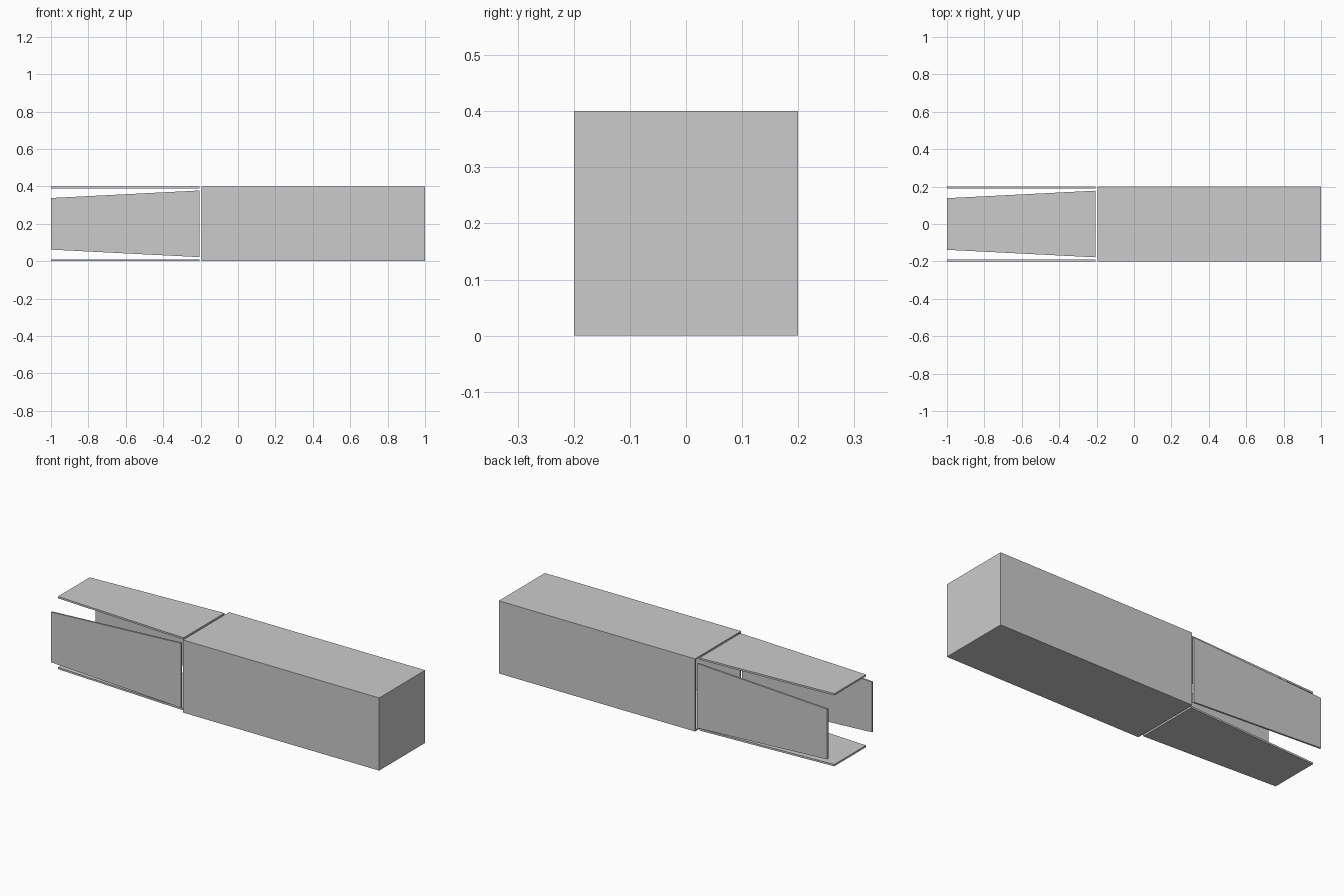
import bpy, bmesh, math
from mathutils import Matrix

if "Cube" in bpy.data.objects:
    bpy.data.objects.remove(bpy.data.objects["Cube"])

T = 0.01          # board thickness
H = 0.2           # half width of the square carton
X_OPEN = -0.195   # open end of the carton


def finish(name, bm):
    bmesh.ops.recalc_face_normals(bm, faces=bm.faces)
    me = bpy.data.meshes.new(name)
    bm.to_mesh(me)
    bm.free()
    ob = bpy.data.objects.new(name, me)
    bpy.context.collection.objects.link(ob)
    return ob


# Carton body: hollow box, open towards -x
bm = bmesh.new()
bmesh.ops.create_cube(bm, size=1)
for v in bm.verts:
    v.co.x = 1.0 if v.co.x > 0 else X_OPEN
    v.co.y *= 2 * H
    v.co.z = (v.co.z + 0.5) * 2 * H
mouth = min(bm.faces, key=lambda f: f.calc_center_median().x)
bmesh.ops.inset_region(bm, faces=[mouth], thickness=T)
inner = bmesh.ops.extrude_discrete_faces(bm, faces=[mouth])["faces"][0]
for v in inner.verts:
    v.co.x = 1.0 - T
finish("carton_body", bm)

# Four tapered flaps, one turned around the carton axis for each side
flap_outline = [(-0.207, -0.178), (-0.207, 0.178), (-1.0, 0.138), (-1.0, -0.138)]
for i, side in enumerate(["top", "front", "bottom", "back"]):
    bm = bmesh.new()
    face = bm.faces.new([bm.verts.new((x, y, H - T)) for x, y in flap_outline])
    top = bmesh.ops.extrude_face_region(bm, geom=[face])["geom"]
    for v in [g for g in top if isinstance(g, bmesh.types.BMVert)]:
        v.co.z = H
    turn = Matrix.Translation((0, 0, H)) @ Matrix.Rotation(i * math.pi / 2, 4, 'X')
    bmesh.ops.transform(bm, matrix=turn, verts=bm.verts)
    finish(f"{side}_flap", bm)
